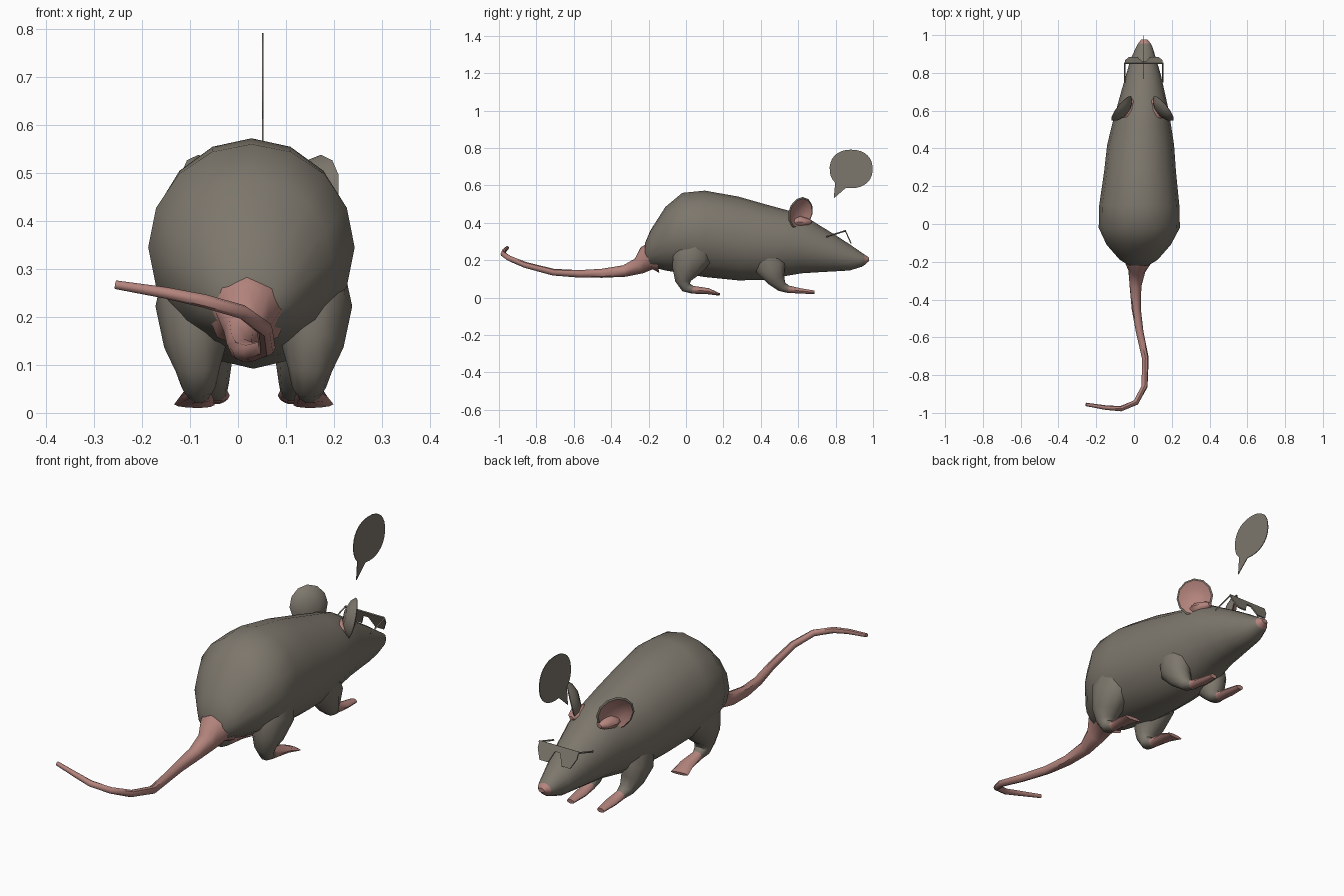
import bpy, bmesh, math
from mathutils import Vector

if "Cube" in bpy.data.objects:
    bpy.data.objects.remove(bpy.data.objects["Cube"], do_unlink=True)

X, Y, Z = Vector((1, 0, 0)), Vector((0, 1, 0)), Vector((0, 0, 1))


def material(name, rgb):
    m = bpy.data.materials.new(name)
    m.use_nodes = True
    m.diffuse_color = (*rgb, 1)
    m.node_tree.nodes["Principled BSDF"].inputs["Base Color"].default_value = (*rgb, 1)
    return m


FUR = material("grey_fur", (0.205, 0.184, 0.15))
SKIN = material("pink_skin", (0.456, 0.231, 0.205))


def finish(name, bm, mats, smooth=45):
    bmesh.ops.recalc_face_normals(bm, faces=bm.faces)
    me = bpy.data.meshes.new(name)
    bm.to_mesh(me)
    bm.free()
    for m in mats:
        me.materials.append(m)
    ob = bpy.data.objects.new(name, me)
    bpy.context.collection.objects.link(ob)
    if smooth:
        bpy.ops.object.select_all(action='DESELECT')
        ob.select_set(True)
        bpy.context.view_layer.objects.active = ob
        bpy.ops.object.shade_smooth_by_angle(angle=math.radians(smooth))
    return ob


def loft(name, stations, mats, sides=10, ref=X, tangent=None, pink_from=99, smooth=45):
    """Skin rings (x, y, z, half width, half height); faces past ring pink_from use slot 1."""
    bm = bmesh.new()
    pts = [Vector(s[:3]) for s in stations]
    rings = []
    for i, s in enumerate(stations):
        t = tangent or (pts[min(i + 1, len(pts) - 1)] - pts[max(i - 1, 0)]).normalized()
        side = (ref - t * ref.dot(t)).normalized()
        up = side.cross(t)
        ring = []
        for k in range(sides):
            a = math.tau * k / sides
            ring.append(bm.verts.new(pts[i] + side * s[3] * math.cos(a) + up * s[4] * math.sin(a)))
        rings.append(ring)
    for i, (a, b) in enumerate(zip(rings, rings[1:])):
        for k in range(sides):
            j = (k + 1) % sides
            f = bm.faces.new((a[k], a[j], b[j], b[k]))
            f.material_index = int(i >= pink_from)
    bm.faces.new(rings[0])
    bm.faces.new(rings[-1]).material_index = int(pink_from < 99)
    return finish(name, bm, mats, smooth)


def plate(name, points, thickness, mat):
    """Flat outline given a little thickness."""
    bm = bmesh.new()
    f = bm.faces.new([bm.verts.new(p) for p in points])
    f.normal_update()
    n = f.normal.copy()
    bmesh.ops.translate(bm, verts=bm.verts, vec=n * -thickness / 2)
    ext = bmesh.ops.extrude_face_region(bm, geom=[f], use_keep_orig=True)
    bmesh.ops.translate(bm, vec=n * thickness,
                        verts=[v for v in ext["geom"] if isinstance(v, bmesh.types.BMVert)])
    return finish(name, bm, [mat], 0)


def flip(stations, centre):
    return [(2 * centre - s[0], *s[1:]) for s in stations]


# Body and head: y, centre x, half width, top, bottom
profile = [(-0.22, 0.025, 0.05, 0.29, 0.19), (-0.19, 0.025, 0.10, 0.36, 0.165),
           (-0.11, 0.025, 0.17, 0.485, 0.145), (-0.02, 0.028, 0.215, 0.56, 0.13),
           (0.10, 0.028, 0.212, 0.572, 0.11), (0.28, 0.032, 0.19, 0.54, 0.092),
           (0.42, 0.035, 0.177, 0.50, 0.095), (0.53, 0.04, 0.155, 0.47, 0.115),
           (0.62, 0.045, 0.135, 0.445, 0.13), (0.70, 0.047, 0.115, 0.395, 0.135),
           (0.79, 0.05, 0.092, 0.34, 0.14), (0.875, 0.05, 0.067, 0.285, 0.145),
           (0.94, 0.055, 0.042, 0.24, 0.165), (0.955, 0.055, 0.034, 0.23, 0.175),
           (0.978, 0.055, 0.015, 0.215, 0.195)]
loft("body", [(cx, y, (t + b) / 2, w, (t - b) / 2) for y, cx, w, t, b in profile],
     [FUR, SKIN], sides=16, tangent=Y, pink_from=13)

# Tail
tail = [(0.02, -0.16, 0.22, 0.09), (0.02, -0.21, 0.21, 0.067), (0.015, -0.25, 0.17, 0.045),
        (0.008, -0.33, 0.142, 0.031), (0.012, -0.45, 0.13, 0.024), (0.03, -0.57, 0.127, 0.02),
        (0.06, -0.71, 0.136, 0.018), (0.056, -0.86, 0.175, 0.016), (0.01, -0.945, 0.21, 0.015),
        (-0.07, -0.978, 0.233, 0.014), (-0.15, -0.972, 0.25, 0.012), (-0.255, -0.955, 0.267, 0.009)]
loft("tail", [(*s, s[3]) for s in tail], [SKIN], sides=8, ref=Z)

# Legs and feet
hind = [(0.15, 0.06, 0.30, 0.07, 0.10), (0.158, 0.03, 0.22, 0.08, 0.11),
        (0.155, -0.005, 0.14, 0.065, 0.075), (0.15, -0.015, 0.09, 0.046, 0.045),
        (0.148, 0.0, 0.055, 0.036, 0.03), (0.148, 0.035, 0.042, 0.024, 0.022),
        (0.152, 0.12, 0.034, 0.034, 0.017), (0.157, 0.178, 0.017, 0.042, 0.007)]
fore = [(0.13, 0.43, 0.24, 0.055, 0.08), (0.135, 0.455, 0.16, 0.062, 0.085),
        (0.128, 0.48, 0.10, 0.05, 0.052), (0.118, 0.51, 0.06, 0.034, 0.03),
        (0.112, 0.545, 0.045, 0.024, 0.021), (0.11, 0.61, 0.036, 0.027, 0.015),
        (0.11, 0.687, 0.028, 0.018, 0.01)]
for label, leg, first_pink in (("hind_leg", hind, 5), ("front_leg", fore, 4)):
    loft("left_" + label, leg, [FUR, SKIN], pink_from=first_pink)
    loft("right_" + label, flip(leg, 0.033), [FUR, SKIN], pink_from=first_pink)

# Ears: cupped shell with pink lining, and a pink root on the head
HEAD = 0.045
cup = [(-0.035, 0.035), (-0.02, 0.07), (0.0, 0.088), (0.004, 0.08), (-0.012, 0.05), (-0.018, 0.02)]
for label, s in (("left", 1), ("right", -1)):
    n = Vector((0.75 * s, 0.6, -0.22)).normalized()
    c = Vector((HEAD + 0.112 * s, 0.612, 0.452))
    loft(label + "_ear", [(*(c + n * d), r, r * 0.95) for d, r in cup],
         [FUR, SKIN], sides=12, ref=Z, tangent=n, pink_from=3)
    root = [(HEAD + 0.072 * s, y, 0.405, w, h) for y, w, h in
            ((0.55, 0.02, 0.012), (0.57, 0.042, 0.026), (0.61, 0.047, 0.032),
             (0.65, 0.03, 0.02), (0.67, 0.01, 0.008))]
    loft(label + "_ear_root", root, [SKIN], tangent=Y)

# Glasses: one tilted front plate and two thin arms
GX = 0.052
half = [(0.0, 0.0), (0.1, 0.0), (0.1, -0.03), (0.078, -0.072), (0.035, -0.072), (0.013, -0.025)]
outline = half + [(-u, v) for u, v in reversed(half[1:])]
plate("glasses_front", [(GX + u, 0.85 - v * 0.45, 0.362 + v) for u, v in outline], 0.006, FUR)
for label, s in (("left", 1), ("right", -1)):
    arm = [(GX + 0.1 * s, 0.855, 0.358, 0.004, 0.004), (GX + 0.1 * s, 0.75, 0.325, 0.004, 0.004)]
    loft(label + "_glasses_arm", arm, [FUR], sides=4)

# Speech bubble: rounded outline with a pointed tail
bubble = []
for k in range(28):
    a = math.radians(258 + k * 326 / 27)
    c, s = math.cos(a), math.sin(a)
    bubble.append((0.052, 0.883 + 0.115 * math.copysign(abs(c) ** 0.9, c),
                   0.688 + 0.103 * math.copysign(abs(s) ** 0.9, s)))
bubble.append((0.052, 0.79, 0.53))
plate("speech_bubble", bubble, 0.003, FUR)
